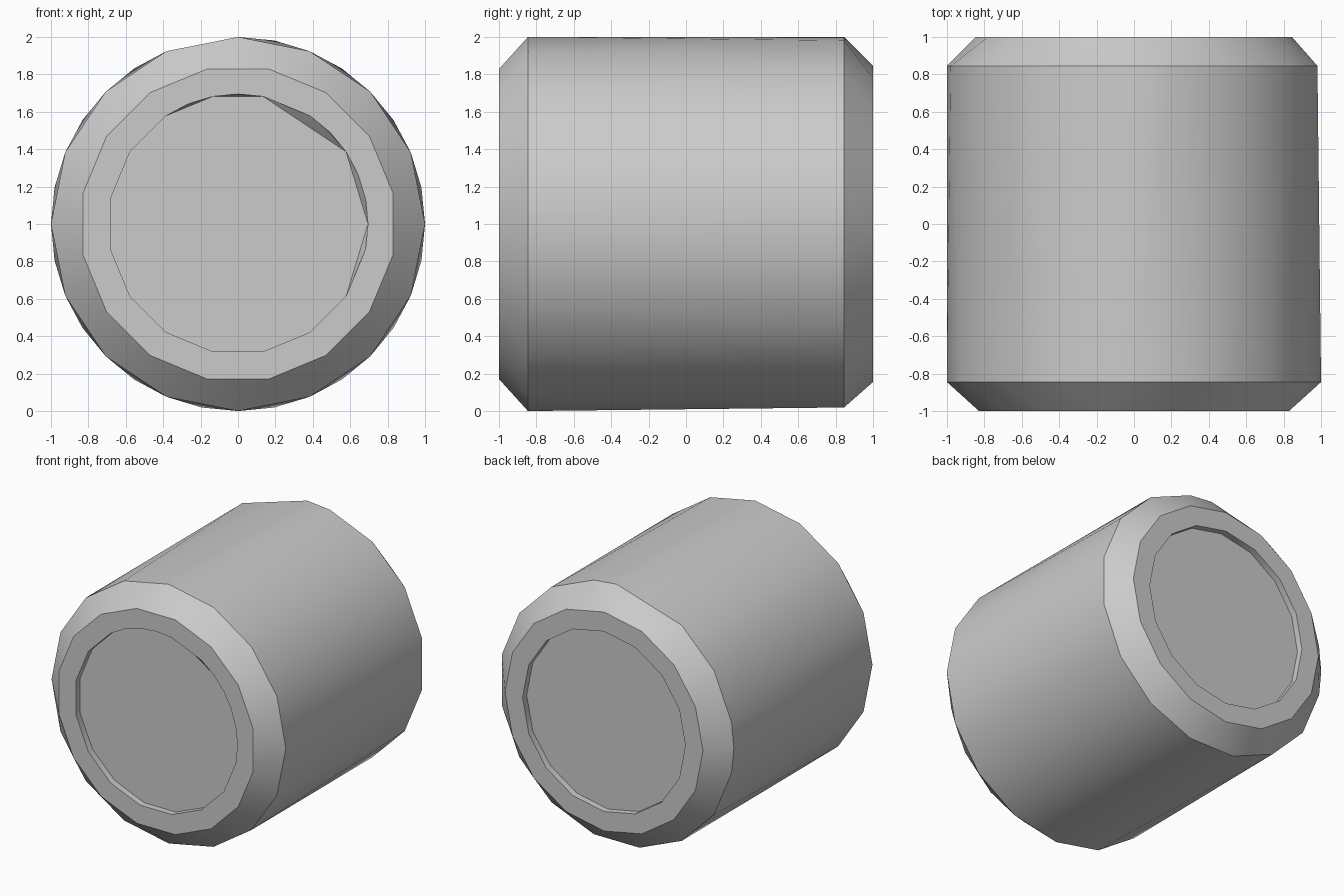
import bpy, bmesh, math

cube = bpy.data.objects.get("Cube")
if cube:
    bpy.data.objects.remove(cube)

grey = bpy.data.materials.new("plain grey")
grey.use_nodes = True
COLOUR = (0.6, 0.6, 0.6, 1)
grey.diffuse_color = COLOUR
grey.node_tree.nodes["Principled BSDF"].inputs["Base Color"].default_value = COLOUR

STEPS = 32                      # fine steps round the axis; each ring uses half
EVEN = set(range(0, STEPS, 2))
ODD = set(range(1, STEPS, 2))

bm = bmesh.new()


def ring(y, radius, steps):
    """Ring of points round the y axis, kept with their step numbers."""
    points = []
    for k in sorted(steps):
        a = 2 * math.pi * k / STEPS
        points.append((k, bm.verts.new((radius * math.cos(a), y, 1 + radius * math.sin(a)))))
    return points


def stitch(a, b):
    """Join two rings with triangles, always advancing the ring that lags."""
    i = j = 0
    while i < len(a) or j < len(b):
        next_a = a[i + 1][0] if i + 1 < len(a) else a[0][0] + STEPS
        next_b = b[j + 1][0] if j + 1 < len(b) else b[0][0] + STEPS
        va, vb = a[i % len(a)][1], b[j % len(b)][1]
        if j >= len(b) or (i < len(a) and next_a <= next_b):
            i += 1
            bm.faces.new((va, a[i % len(a)][1], vb))
        else:
            j += 1
            bm.faces.new((va, b[j % len(b)][1], vb))


# Rings from the front recess floor, over the outside, to the back recess floor
rings = [
    ring(-0.95, 0.695, (ODD | {0}) - {1, 5, 31}),
    ring(-1.0, 0.695, ODD | {0, 2, 4, 8, 10}),
    ring(-1.0, 0.845, ODD),
    ring(-0.845, 1.0, EVEN),
    ring(0.845, 1.0, (ODD | {8, 16}) - {9}),
    ring(1.0, 0.845, EVEN),
    ring(1.0, 0.695, EVEN),
    ring(0.95, 0.695, EVEN),
]
for first, second in zip(rings, rings[1:]):
    stitch(first, second)

# Recess floors
for end in (rings[0], rings[-1]):
    bm.faces.new([v for _, v in end])

bmesh.ops.recalc_face_normals(bm, faces=bm.faces)
mesh = bpy.data.meshes.new("barrel")
bm.to_mesh(mesh)
bm.free()
mesh.materials.append(grey)
barrel = bpy.data.objects.new("barrel", mesh)
bpy.context.collection.objects.link(barrel)

# Smooth round the sides, crisp at the bevels and rims
bpy.ops.object.select_all(action="DESELECT")
barrel.select_set(True)
bpy.context.view_layer.objects.active = barrel
bpy.ops.object.shade_smooth_by_angle(angle=math.radians(30))
